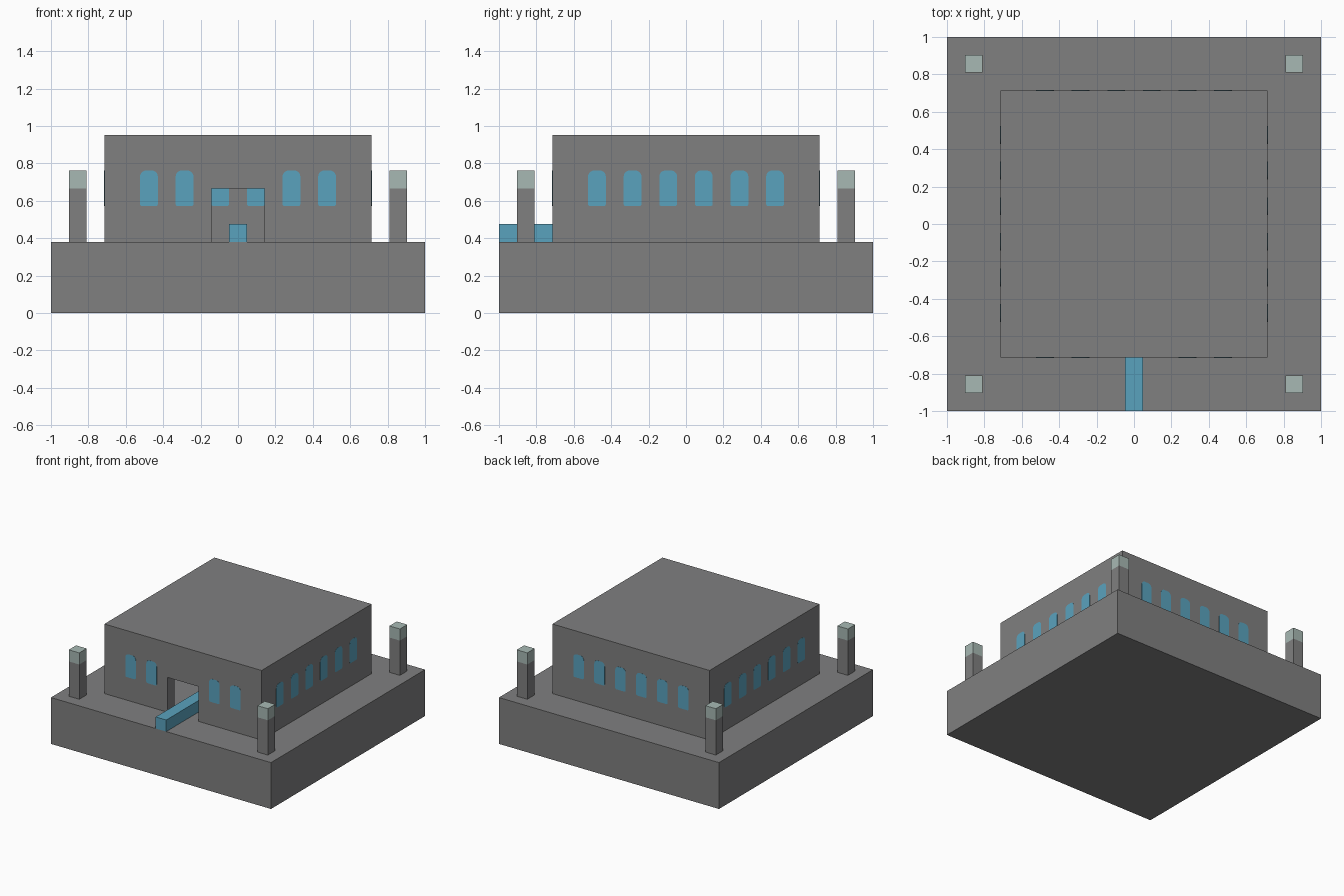
import bpy, bmesh, math
from mathutils import Matrix, Vector

cube = bpy.data.objects.get("Cube")
if cube:
    bpy.data.objects.remove(cube, do_unlink=True)

U = 2 / 21                 # one building block
DECK = 4 * U               # top of the platform
HALF = 7.5 * U             # half width of the hall
ROOF = 10 * U


def material(name, rgb):
    m = bpy.data.materials.new(name)
    m.use_nodes = True
    m.diffuse_color = (*rgb, 1)
    m.node_tree.nodes["Principled BSDF"].inputs["Base Color"].default_value = (*rgb, 1)
    return m


stone = material("grey stone", (0.214, 0.214, 0.216))
blue = material("blue glass", (0.102, 0.365, 0.515))
pale = material("pale lamp", (0.39, 0.485, 0.456))


def finish(name, bm, mat):
    bmesh.ops.recalc_face_normals(bm, faces=bm.faces)
    mesh = bpy.data.meshes.new(name)
    bm.to_mesh(mesh)
    bm.free()
    mesh.materials.append(mat)
    ob = bpy.data.objects.new(name, mesh)
    bpy.context.collection.objects.link(ob)
    return ob


def box(name, low, high, mat):
    low, high = Vector(low), Vector(high)
    bm = bmesh.new()
    bmesh.ops.create_cube(bm, size=1, matrix=Matrix.Translation((low + high) / 2)
                          @ Matrix.Diagonal((*(high - low), 1)))
    return finish(name, bm, mat)


def cut(target, cutter):
    cutter.hide_render = True
    mod = target.modifiers.new("cut", "BOOLEAN")
    mod.operation = "DIFFERENCE"
    mod.solver = "EXACT"
    mod.object = cutter
    bpy.context.view_layer.objects.active = target
    bpy.ops.object.modifier_apply(modifier=mod.name)
    bpy.data.objects.remove(cutter, do_unlink=True)


def window(name, offset, turn):
    """Round-cornered pane filling the wall, for the front wall turned about z."""
    w, bottom, top = U / 2, 6 * U, 8 * U
    corners = [(w, top, -1, -1, 0.032), (-w, top, 1, -1, 0.032),
               (-w, bottom, 1, 1, 0.012), (w, bottom, -1, 1, 0.012)]
    bm = bmesh.new()
    verts = []
    for i, (x, z, sx, sz, r) in enumerate(corners):
        for k in range(6):
            a = math.pi / 2 * (i + k / 5)
            verts.append(bm.verts.new((offset + x + sx * r + r * math.cos(a),
                                       -HALF - 0.001,
                                       z + sz * r + r * math.sin(a))))
    face = bm.faces.new(verts)
    ext = bmesh.ops.extrude_face_region(bm, geom=[face])
    moved = [v for v in ext["geom"] if isinstance(v, bmesh.types.BMVert)]
    bmesh.ops.translate(bm, verts=moved, vec=(0, U + 0.002, 0))
    bmesh.ops.rotate(bm, verts=bm.verts, cent=(0, 0, 0),
                     matrix=Matrix.Rotation(turn, 3, "Z"))
    return finish(name, bm, blue)


# Platform
box("platform", (-1, -1, 0), (1, 1, DECK), stone)

# Hollow hall with a doorway in the front wall
hall = box("hall", (-HALF, -HALF, DECK), (HALF, HALF, ROOF), stone)
inner = HALF - U
cut(hall, box("room_cutter", (-inner, -inner, DECK - U), (inner, inner, ROOF - U), stone))
cut(hall, box("door_cutter", (-1.5 * U, -HALF - U, DECK - U),
              (1.5 * U, -HALF + 2 * U, DECK + 3 * U), stone))

# Windows: six on each wall, the front leaves out the two over the door
for side, wall in enumerate(["front", "left", "back", "right"]):
    for slot in range(6):
        if wall == "front" and slot in (2, 3):
            continue
        window(f"{wall}_window_{slot + 1}", (slot - 2.5) * 2 * U, side * math.pi / 2)

# Raised channel leading in through the doorway
box("channel", (-U / 2, -1, DECK), (U / 2, U / 2, DECK + U), blue)

# Lamp posts on the four corners
for sx, lr in ((-1, "right"), (1, "left")):
    for sy, fb in ((-1, "front"), (1, "back")):
        x, y, h = sx * 9 * U, sy * 9 * U, U / 2
        box(f"{fb}_{lr}_post", (x - h, y - h, DECK), (x + h, y + h, 7 * U), stone)
        box(f"{fb}_{lr}_lamp", (x - h, y - h, 7 * U), (x + h, y + h, 8 * U), pale)
